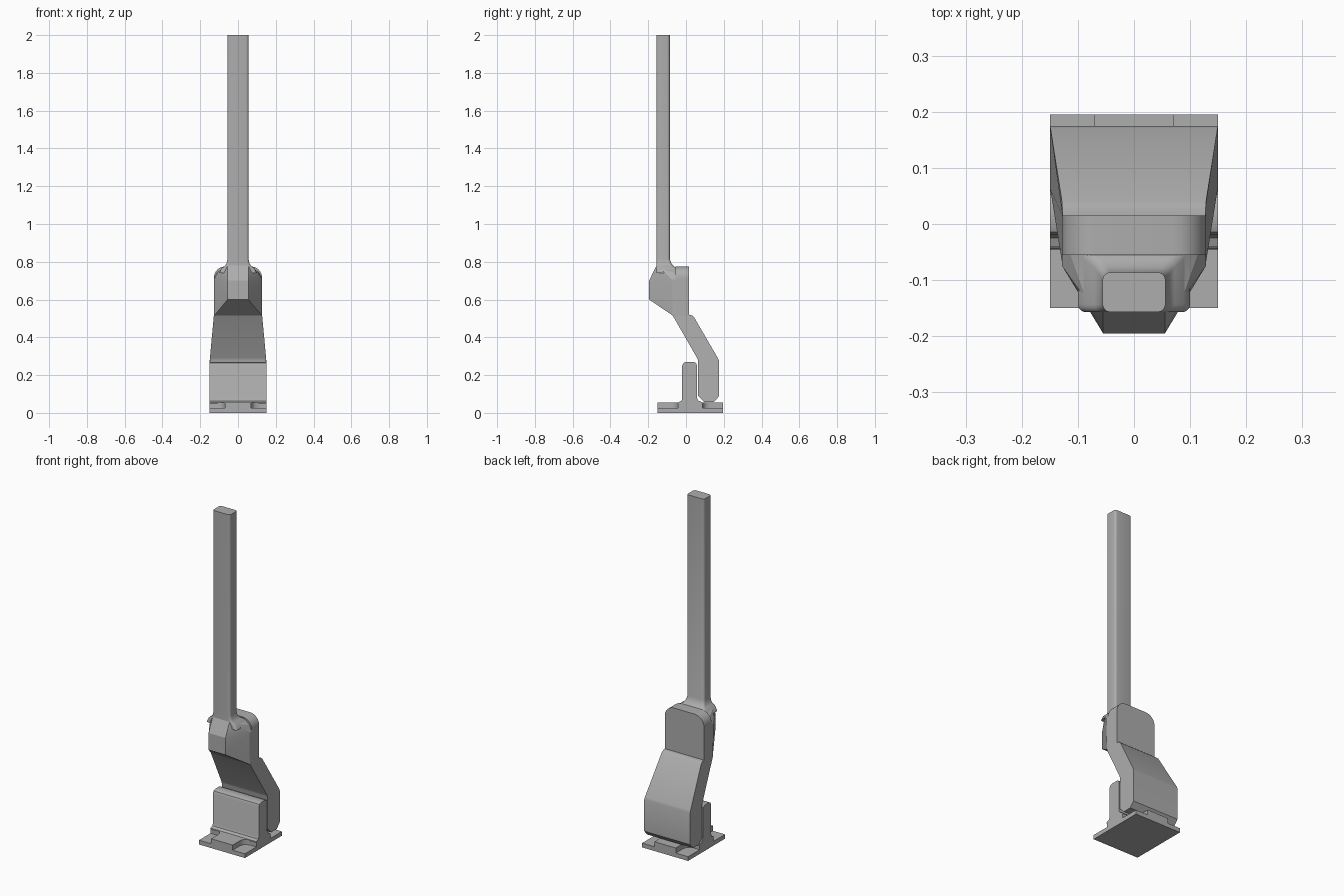
import bpy, bmesh, math
from mathutils import Vector

if "Cube" in bpy.data.objects:
    bpy.data.objects.remove(bpy.data.objects["Cube"])

grey = bpy.data.materials.new("plain_grey")
grey.use_nodes = True
colour = (0.42, 0.42, 0.42, 1)
grey.diffuse_color = colour
grey.node_tree.nodes["Principled BSDF"].inputs["Base Color"].default_value = colour


def finish(name, bm, angle=35):
    bmesh.ops.recalc_face_normals(bm, faces=bm.faces)
    mesh = bpy.data.meshes.new(name)
    bm.to_mesh(mesh)
    bm.free()
    obj = bpy.data.objects.new(name, mesh)
    bpy.context.collection.objects.link(obj)
    mesh.materials.append(grey)
    bpy.ops.object.select_all(action='DESELECT')
    obj.select_set(True)
    bpy.context.view_layer.objects.active = obj
    bpy.ops.object.shade_smooth_by_angle(angle=math.radians(angle))
    return obj


def loft(name, rings, angle=35):
    """Skin a stack of equal-length point rings and cap both ends."""
    bm = bmesh.new()
    loops = [[bm.verts.new(p) for p in ring] for ring in rings]
    n = len(loops[0])
    for a, b in zip(loops, loops[1:]):
        for i in range(n):
            j = (i + 1) % n
            bm.faces.new((a[i], a[j], b[j], b[i]))
    bm.faces.new(loops[0])
    bm.faces.new(loops[-1])
    return finish(name, bm, angle)


def side_profile(name, points, half_width):
    """Extrude a (y, z) outline across x; half_width may vary with z."""
    return loft(name, [[(s * half_width(z), y, z) for y, z in points] for s in (-1, 1)], 25)


def rounded(cx, cy, hx, hy, r, steps=5):
    pts = []
    for k, (sx, sy) in enumerate(((1, 1), (-1, 1), (-1, -1), (1, -1))):
        for i in range(steps + 1):
            a = math.pi / 2 * (k + i / steps)
            pts.append((cx + sx * (hx - r) + r * math.cos(a),
                        cy + sy * (hy - r) + r * math.sin(a)))
    return pts


# Base plate: thin sheet with a raised layer notched at the corners
def slab(name, outline, z0, z1):
    return loft(name, [[(x, y, z) for x, y in outline] for z in (z0, z1)])


slab("base_plate", [(-.15, -.15), (.15, -.15), (.15, .195), (-.15, .195)], 0, .025)
quarter = [(.15, .065), (.115, .065)]
quarter += [(.11 - .04 * math.sin(math.radians(a)), .105 - .04 * math.cos(math.radians(a)))
            for a in (30, 60, 90)] + [(.07, .1725)]
front = [(x, .022 - y) for x, y in quarter]
back = [(x, .022 + y) for x, y in quarter]
front[-1], back[-1] = (.07, -.15), (.07, .195)
right_edge = front[::-1] + back
slab("base_raised_layer", right_edge + [(-x, y) for x, y in right_edge[::-1]], .024, .055)

# Upright block with a rounded top and flared foot
upright = [(-.045, .05), (-.04, .057), (-.025, .063), (-.02, .075), (-.02, .25), (-.014, .264),
           (0, .27), (.04, .27), (.053, .264), (.058, .25), (.058, .08), (.065, .065),
           (.085, .057), (.09, .05)]
side_profile("upright_block", upright, lambda z: .15)

# Bent arm, narrowing toward the top
arm = [(.063, .09), (.095, .058), (.148, .058), (.175, .088), (.175, .275), (.17, .288),
       (.043, .506), (.03, .517), (.015, .52), (-.07, .515), (.058, .292), (.063, .28)]
side_profile("bent_arm", arm, lambda z: .15 - .022 * max(0, z - .275) / .24)

# Upright pad at the top of the arm with rounded shoulders
half = [(.128, .515), (.128, .70)]
half += [(.068 + .06 * math.cos(a), .715 + .06 * math.sin(a))
         for a in [math.pi / 2 * i / 8 for i in range(9)]]
outline = half + [(-x, z) for x, z in half[::-1]]
loft("shoulder_pad", [[(x, y, z) for x, z in outline] for y in (-.055, .015)])

# Faceted bracket in front of the pad
bm = bmesh.new()
corners = [(.055, -.195, .6), (.055, -.195, .7), (.055, -.157, .78), (.085, -.135, .765),
           (.085, -.05, .765), (.115, -.05, .738), (.128, -.05, .705), (.128, -.075, .705),
           (.128, -.05, .515), (.126, -.07, .515)]
for x, y, z in corners:
    for s in (-1, 1):
        bm.verts.new((s * x, y, z))
hull = bmesh.ops.convex_hull(bm, input=bm.verts)
bmesh.ops.delete(bm, geom=[v for v in bm.verts if not v.link_faces], context='VERTS')
bmesh.ops.dissolve_limit(bm, angle_limit=math.radians(2), verts=bm.verts, edges=bm.edges)
finish("faceted_bracket", bm, 20)

# Tall bar with a flared root
sections = [(.74, .1, -.04), (.765, .088, -.05), (.775, .072, -.063),
            (.79, .061, -.077), (.815, .056, -.086), (2, .056, -.086)]
rings = []
for z, hx, y_back in sections:
    y_front = -.157
    ring = rounded(0, (y_front + y_back) / 2, hx, (y_back - y_front) / 2, .014)
    rings.append([(x, y, z) for x, y in ring])
loft("tall_bar", rings, 40)
